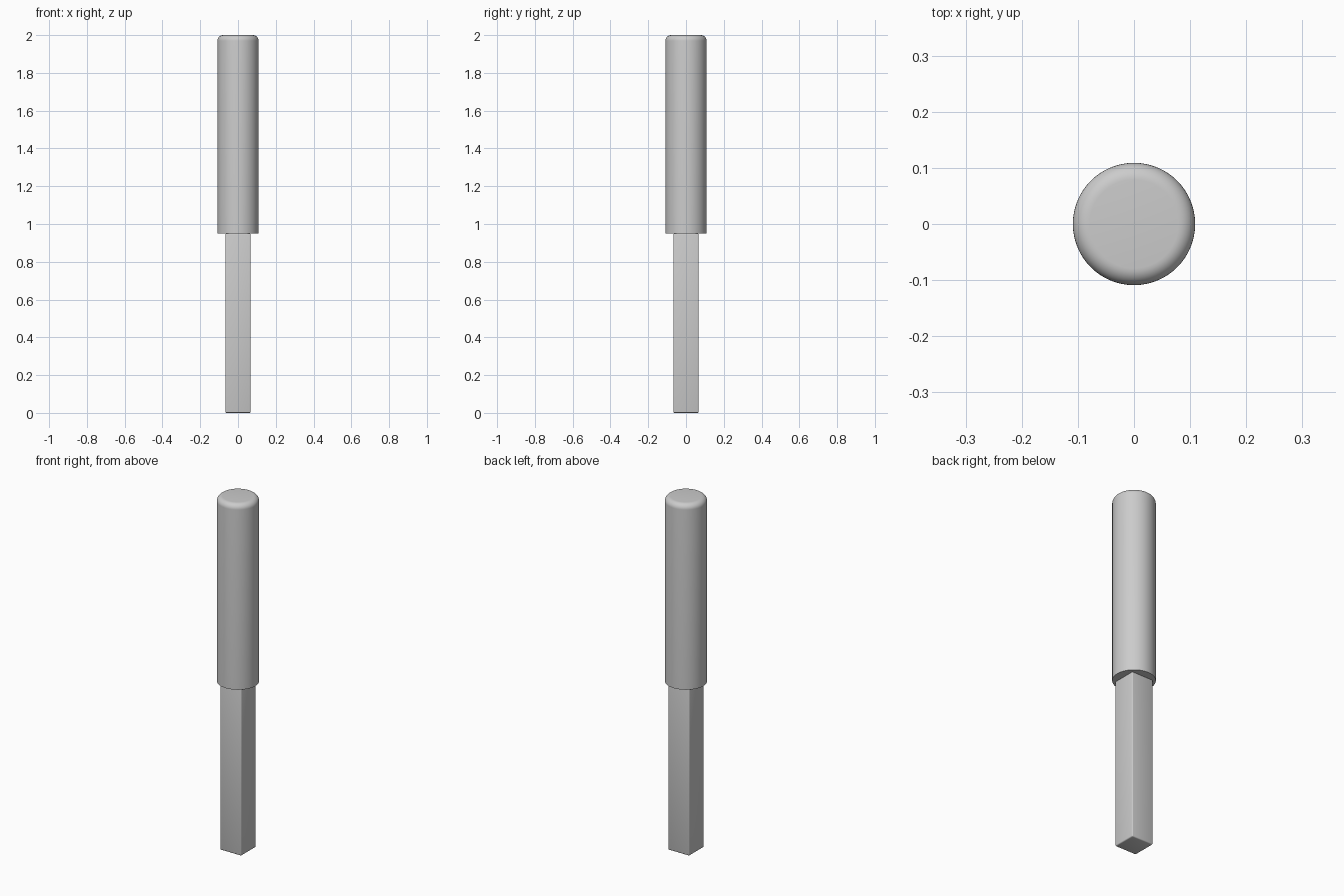
import bpy, bmesh, math

if "Cube" in bpy.data.objects:
    bpy.data.objects.remove(bpy.data.objects["Cube"], do_unlink=True)

grey = bpy.data.materials.new("light grey")
grey.use_nodes = True
colour = (0.6, 0.6, 0.6, 1)
grey.diffuse_color = colour
grey.node_tree.nodes["Principled BSDF"].inputs["Base Color"].default_value = colour


def finish(obj, name, angle):
    obj.name = name
    obj.data.materials.append(grey)
    bpy.context.view_layer.objects.active = obj
    obj.select_set(True)
    bpy.ops.object.shade_smooth_by_angle(angle=math.radians(angle))
    obj.select_set(False)


# Round handle, revolved from a profile with a rounded top edge
RADIUS, BASE, TOP, FILLET, STEPS = 0.109, 0.95, 2.0, 0.03, 8
profile = [(0, BASE), (RADIUS, BASE)]
for i in range(STEPS + 1):
    a = math.pi / 2 * i / STEPS
    profile.append((RADIUS - FILLET + FILLET * math.cos(a),
                    TOP - FILLET + FILLET * math.sin(a)))
profile.append((0, TOP))

bm = bmesh.new()
verts = [bm.verts.new((r, 0, z)) for r, z in profile]
edges = [bm.edges.new(pair) for pair in zip(verts, verts[1:])]
bmesh.ops.spin(bm, geom=verts + edges, axis=(0, 0, 1), cent=(0, 0, 0),
               angle=2 * math.pi, steps=64, use_merge=True)
bmesh.ops.remove_doubles(bm, verts=bm.verts, dist=0.0001)
bmesh.ops.recalc_face_normals(bm, faces=bm.faces)
mesh = bpy.data.meshes.new("handle")
bm.to_mesh(mesh)
bm.free()
handle = bpy.data.objects.new("handle", mesh)
bpy.context.collection.objects.link(handle)
bpy.ops.object.select_all(action="DESELECT")
finish(handle, "handle", 30)

# Square shank with slightly eased edges
bpy.ops.mesh.primitive_cube_add(size=1, location=(0, 0, BASE / 2))
shank = bpy.context.object
shank.scale = (0.134, 0.134, BASE)
bpy.ops.object.transform_apply(location=False, rotation=False, scale=True)
bevel = shank.modifiers.new("eased edges", "BEVEL")
bevel.width = 0.006
bevel.segments = 3
bpy.ops.object.modifier_apply(modifier="eased edges")
finish(shank, "shank", 35)
